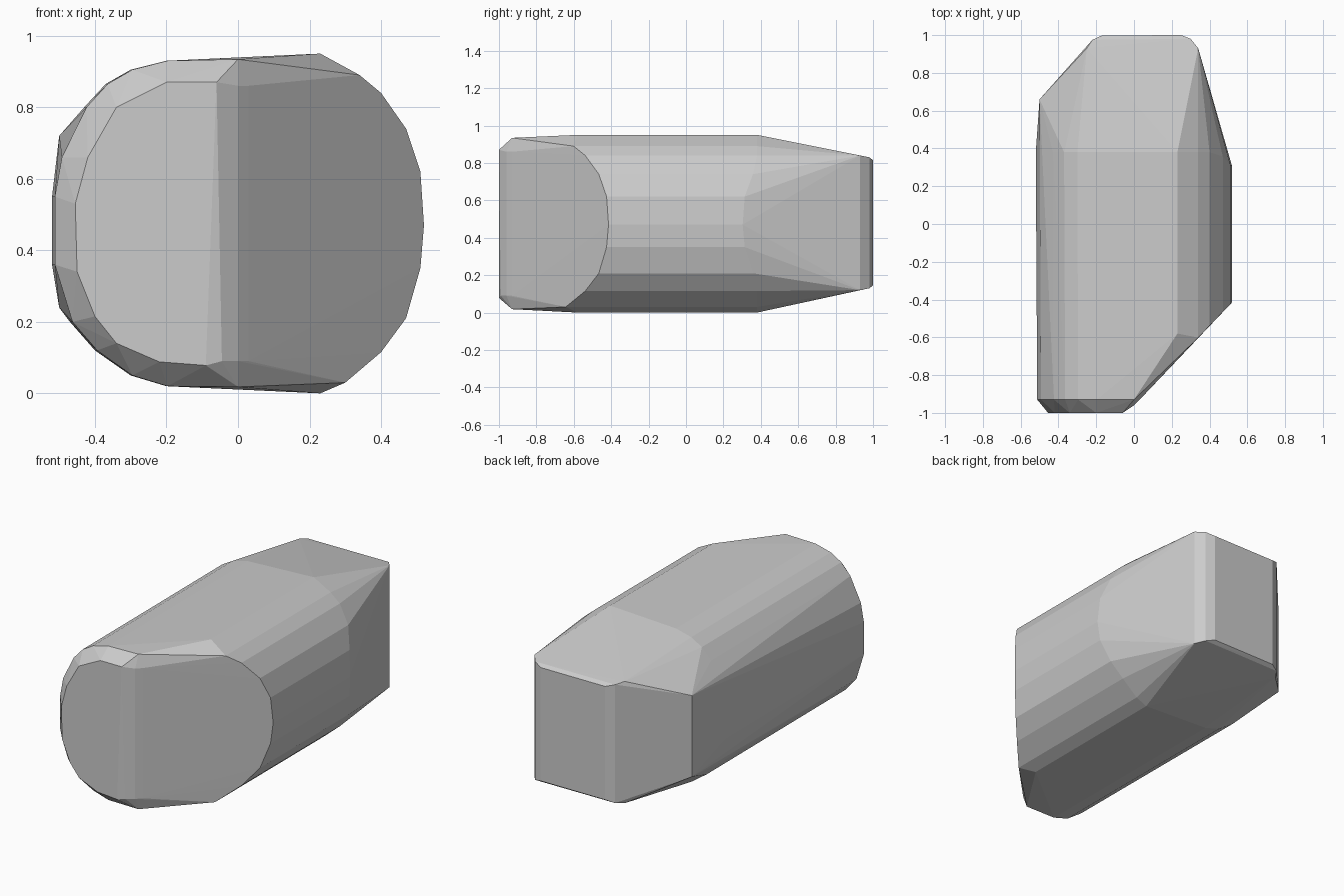
import bpy, bmesh

if "Cube" in bpy.data.objects:
    bpy.data.objects.remove(bpy.data.objects["Cube"])

# Rounded cross-section of the body (x, z), seen from the front
section = [(-0.20, 0.93), (-0.30, 0.905), (-0.37, 0.865), (-0.43, 0.80), (-0.50, 0.66),
           (-0.52, 0.55), (-0.52, 0.36), (-0.47, 0.20), (-0.40, 0.12), (-0.30, 0.05),
           (-0.20, 0.02), (0.23, 0.0), (0.30, 0.03), (0.40, 0.115), (0.47, 0.21),
           (0.51, 0.35), (0.52, 0.47), (0.51, 0.62), (0.47, 0.74), (0.40, 0.84),
           (0.34, 0.89), (0.23, 0.95)]


def front_y(x):
    """Front end: square on the left, sliced diagonally on the right."""
    return -0.93 if x < 0 else -0.955 + 1.04 * x


def back_y(x):
    """Where the straight body stops and the tapered back begins."""
    if x > 0.45:
        return 0.38 - (x - 0.45) * 1.1
    return 0.38


points = []
for x, z in section:
    top_edge = x == 0.23
    y = -0.58 if top_edge else front_y(x)
    points.append((x * (0.985 if x < 0 else 1), y, z))
    points.append((x, back_y(x), z))

# Top and bottom rim at the front corner
points += [(0.0, -0.93, z) for z in (0.018, 0.934)]

# Inset front face
front_face = [(-0.455, 0.53), (-0.45, 0.34), (-0.40, 0.215), (-0.34, 0.14), (-0.22, 0.088),
              (-0.09, 0.078), (-0.06, 0.87), (-0.20, 0.87), (-0.34, 0.80), (-0.42, 0.66)]
points += [(x, -1.0, z) for x, z in front_face]
points += [(x, y, z) for x, y in ((-0.045, -0.99), (0.0, -0.96), (0.03, -0.93))
           for z in (0.09, 0.86)]

# Tapered back end: rounded plan outline with upright walls
for x, y, inset in ((-0.50, 0.66, 0.12), (-0.25, 0.93, 0.0), (-0.22, 0.975, 0.01),
                    (-0.17, 0.998, 0.025), (0.25, 1.0, 0.025), (0.30, 0.98, 0.01),
                    (0.34, 0.93, 0.0)):
    points += [(x, y, 0.12 + inset), (x, y, 0.84 - inset)]

bm = bmesh.new()
for p in points:
    bm.verts.new(p)
hull = bmesh.ops.convex_hull(bm, input=bm.verts)
loose = {v for v in hull["geom_interior"] + hull["geom_unused"]
         if isinstance(v, bmesh.types.BMVert)}
bmesh.ops.delete(bm, geom=list(loose), context='VERTS')
bmesh.ops.recalc_face_normals(bm, faces=bm.faces)

mesh = bpy.data.meshes.new("faceted_body")
bm.to_mesh(mesh)
bm.free()
body = bpy.data.objects.new("faceted_body", mesh)
bpy.context.collection.objects.link(body)
